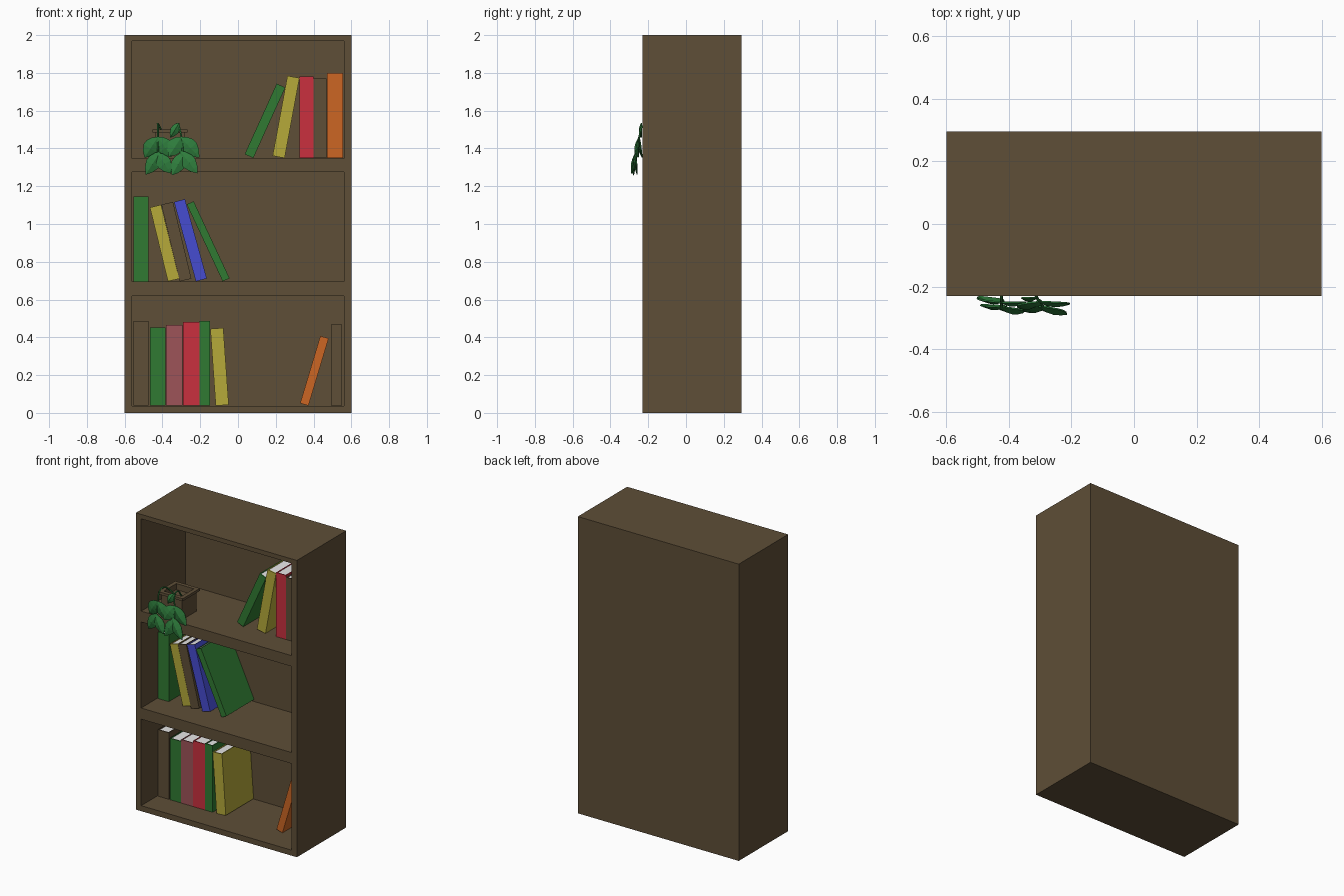
import bpy, bmesh, math
from mathutils import Vector, Matrix

if "Cube" in bpy.data.objects:
    bpy.data.objects.remove(bpy.data.objects["Cube"])


def material(name, rgb):
    m = bpy.data.materials.new(name)
    lin = [((c / 255 + 0.055) / 1.055) ** 2.4 for c in rgb]
    m.diffuse_color = (*lin, 1)
    m.use_nodes = True
    m.node_tree.nodes["Principled BSDF"].inputs["Base Color"].default_value = m.diffuse_color
    return m


MATS = {
    "wood": material("brown wood", (94, 78, 55)),
    "green": material("book green", (48, 122, 50)),
    "yellow": material("book yellow", (182, 170, 58)),
    "red": material("book red", (202, 48, 62)),
    "orange": material("book orange", (204, 102, 36)),
    "blue": material("book blue", (70, 76, 208)),
    "pink": material("book dusty pink", (158, 84, 88)),
    "paper": material("page white", (240, 240, 240)),
    "leaf": material("leaf green", (46, 124, 60)),
}


def add_box(bm, lo, hi, mat=0):
    lo, hi = Vector(lo), Vector(hi)
    mx = Matrix.Translation((lo + hi) / 2) @ Matrix.Diagonal((*(hi - lo), 1))
    verts = bmesh.ops.create_cube(bm, size=1, matrix=mx)["verts"]
    for f in {f for v in verts for f in v.link_faces}:
        f.material_index = mat


def finish(name, bm, *mats):
    me = bpy.data.meshes.new(name)
    bm.to_mesh(me)
    bm.free()
    ob = bpy.data.objects.new(name, me)
    bpy.context.collection.objects.link(ob)
    for m in mats:
        me.materials.append(MATS[m])
    return ob


def box(name, lo, hi, mat="wood"):
    bm = bmesh.new()
    add_box(bm, lo, hi)
    return finish(name, bm, mat)


def cut(ob, cutters):
    for c in cutters:
        mod = ob.modifiers.new("opening", 'BOOLEAN')
        mod.operation, mod.solver, mod.object = 'DIFFERENCE', 'EXACT', c
        bpy.context.view_layer.objects.active = ob
        bpy.ops.object.modifier_apply(modifier=mod.name)
        bpy.data.objects.remove(c)


# Bookcase: one solid block with three openings
FLOORS = [0.037, 0.695, 1.348]
CEILINGS = [0.62, 1.275, 1.97]
case = box("bookcase", (-0.6, -0.23, 0), (0.6, 0.295, 2))
cut(case, [box("opening_cutter", (-0.561, -0.4, a), (0.561, 0.243, b))
           for a, b in zip(FLOORS, CEILINGS)])


# Books: U-shaped cover (spine and two boards) around a white page block
def book(name, colour, x, floor, w, h, lean=0.0):
    """x is the lowest corner: right one if leaning right, else left one."""
    x0 = -w if lean > 0 else 0
    y0, y1, t = -0.06, 0.236, 0.006
    bm = bmesh.new()
    add_box(bm, (x0, y0, 0), (x0 + w, y0 + t, h))
    add_box(bm, (x0, y0 + t, 0), (x0 + t, y1, h))
    add_box(bm, (x0 + w - t, y0 + t, 0), (x0 + w, y1, h))
    add_box(bm, (x0 + t, y0 + t, 0.004), (x0 + w - t, y1 - 0.004, h - 0.004), 1)
    ob = finish(name, bm, colour, "paper")
    ob.location = (x, 0, floor + 0.001)
    ob.rotation_euler.y = math.radians(lean)


SHELVES = {
    "bottom": [("wood", -0.554, 0.08, 0.449, 0), ("green", -0.466, 0.082, 0.415, 0),
               ("pink", -0.382, 0.088, 0.428, 0), ("red", -0.292, 0.087, 0.444, 0),
               ("green", -0.203, 0.056, 0.449, 0), ("yellow", -0.118, 0.069, 0.408, -4),
               ("orange", 0.373, 0.046, 0.372, 16.7), ("wood", 0.492, 0.058, 0.431, 0)],
    "middle": [("green", -0.554, 0.08, 0.449, 0), ("yellow", -0.371, 0.061, 0.403, -13.7),
               ("wood", -0.308, 0.063, 0.418, -13.5), ("blue", -0.223, 0.06, 0.436, -15.4),
               ("green", -0.081, 0.04, 0.45, -25)],
    "top": [("green", 0.081, 0.05, 0.41, 24.4), ("yellow", 0.247, 0.065, 0.431, 10.5),
            ("red", 0.326, 0.074, 0.432, 0), ("wood", 0.401, 0.067, 0.42, 0),
            ("orange", 0.471, 0.085, 0.451, 0)],
}
for (shelf, books), floor in zip(SHELVES.items(), FLOORS):
    for i, (colour, x, w, h, lean) in enumerate(books):
        book(f"{shelf}_book_{i + 1}", colour, x, floor, w, h, lean)

# Square pot with an overhanging rim, hollow at the top
PX, PY = -0.36, -0.115


def square(name, r, z0, z1):
    return box(name, (PX - r, PY - r, z0), (PX + r, PY + r, z1))


pot = square("pot", 0.076, 1.347, 1.484)
cut(pot, [square("pot_cutter", 0.066, 1.46, 1.6)])
rim = square("pot_rim", 0.092, 1.484, 1.501)
cut(rim, [square("rim_cutter", 0.066, 1.4, 1.6)])


# Trailing stems: thin tubes that rise from the pot and hang over the edge
def stem(name, pts):
    cu = bpy.data.curves.new(name, 'CURVE')
    cu.dimensions = '3D'
    cu.bevel_depth, cu.bevel_resolution, cu.resolution_u = 0.005, 1, 6
    sp = cu.splines.new('BEZIER')
    sp.bezier_points.add(len(pts) - 1)
    for p, co in zip(sp.bezier_points, pts):
        p.co = co
        p.handle_left_type = p.handle_right_type = 'AUTO'
    cu.use_fill_caps = True
    cu.materials.append(MATS["leaf"])
    ob = bpy.data.objects.new(name, cu)
    bpy.context.collection.objects.link(ob)
    bpy.ops.object.select_all(action='DESELECT')
    ob.select_set(True)
    bpy.context.view_layer.objects.active = ob
    bpy.ops.object.convert(target='MESH')


for name, sx, root in (("left", -0.424, -0.39), ("right", -0.322, -0.34)):
    e = 0.03 if sx > -0.4 else 0.0
    stem(f"{name}_stem", [(root, -0.11, 1.46), (sx, -0.19, 1.53), (sx + e / 3, -0.232, 1.515),
                          (sx + e * 0.8, -0.248, 1.45), (sx + e, -0.265, 1.37)])


# Leaves: pointed ovals folded along the midrib
def leaf(name, base, tip, width):
    base, tip = Vector(base), Vector(tip)
    along = tip - base
    side = along.cross(Vector((0, 1, 0))).normalized() * width / 2
    out = side.cross(along).normalized()
    if out.y > 0:
        out = -out
    bm = bmesh.new()
    shape = [(0, 0), (0.14, 0.55), (0.35, 0.95), (0.55, 1), (0.8, 0.6), (1, 0)]
    mid = [bm.verts.new(base + along * t + out * 0.012 * math.sin(math.pi * t)) for t, _ in shape]
    for s in (-1, 1):
        edge = [bm.verts.new(base + along * t + side * s * w) for t, w in shape[1:-1]]
        edge = [mid[0]] + edge + [mid[-1]]
        for i in range(len(mid) - 1):
            loop = list(dict.fromkeys((mid[i], mid[i + 1], edge[i + 1], edge[i])))
            bm.faces.new(loop)
    bmesh.ops.recalc_face_normals(bm, faces=bm.faces)
    ob = finish(name, bm, "leaf")
    mod = ob.modifiers.new("thickness", 'SOLIDIFY')
    mod.thickness, mod.offset = 0.005, 0


LEAVES = [
    ((-0.424, -0.25, 1.46), (-0.495, -0.232, 1.352), 0.085),
    ((-0.424, -0.25, 1.46), (-0.352, -0.25, 1.355), 0.085),
    ((-0.412, -0.265, 1.382), (-0.488, -0.258, 1.262), 0.075),
    ((-0.426, -0.265, 1.375), (-0.356, -0.283, 1.268), 0.075),
    ((-0.300, -0.248, 1.46), (-0.366, -0.268, 1.358), 0.085),
    ((-0.306, -0.248, 1.46), (-0.205, -0.255, 1.352), 0.085),
    ((-0.280, -0.262, 1.380), (-0.350, -0.278, 1.258), 0.075),
    ((-0.306, -0.262, 1.385), (-0.215, -0.288, 1.268), 0.075),
    ((-0.312, -0.235, 1.535), (-0.358, -0.236, 1.458), 0.045),
]
for i, (base, tip, width) in enumerate(LEAVES):
    leaf(f"leaf_{i + 1}", base, tip, width)
